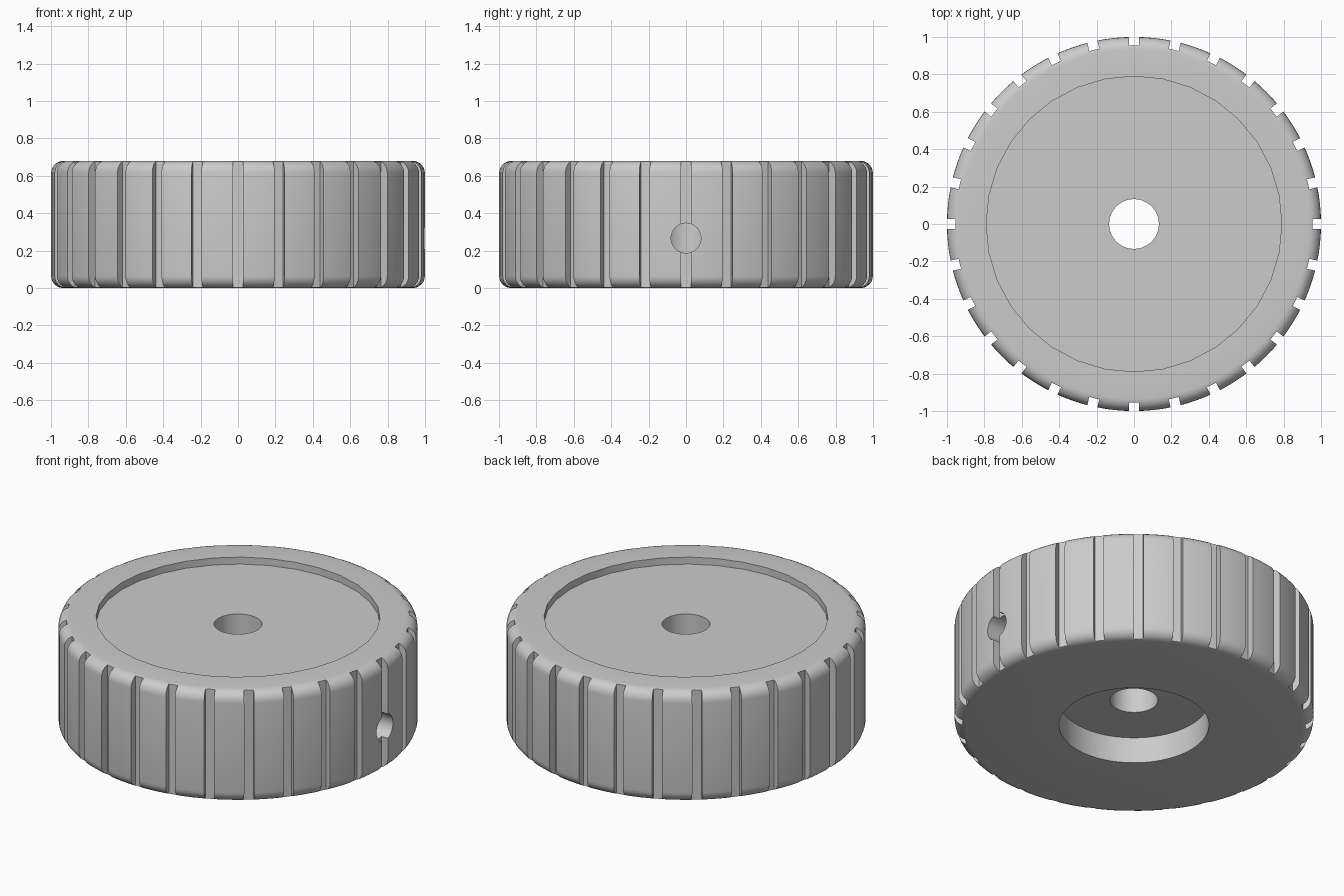
import bpy, bmesh, math
from mathutils import Matrix

if "Cube" in bpy.data.objects:
    bpy.data.objects.remove(bpy.data.objects["Cube"])

HEIGHT, RADIUS, FILLET = 0.68, 1.0, 0.065
GROOVES, GROOVE_WIDTH, GROOVE_DEPTH = 28, 0.055, 0.045

grey = bpy.data.materials.new("plain grey")
grey.use_nodes = True
colour = (0.6, 0.6, 0.6, 1)
grey.diffuse_color = colour
grey.node_tree.nodes["Principled BSDF"].inputs["Base Color"].default_value = colour


def make_object(name, bm):
    bmesh.ops.recalc_face_normals(bm, faces=bm.faces)
    mesh = bpy.data.meshes.new(name)
    bm.to_mesh(mesh)
    bm.free()
    mesh.materials.append(grey)
    obj = bpy.data.objects.new(name, mesh)
    bpy.context.collection.objects.link(obj)
    return obj


def cylinder(name, radius, low, high, sides, turn=Matrix()):
    bm = bmesh.new()
    bmesh.ops.create_cone(bm, cap_ends=True, segments=sides, radius1=radius,
                          radius2=radius, depth=high - low,
                          matrix=turn @ Matrix.Translation((0, 0, (low + high) / 2)))
    return make_object(name, bm)


# Knob body: a disc with rounded rims, turned from a profile
profile = [(0, 0)]
for centre_z, start in ((FILLET, -90), (HEIGHT - FILLET, 0)):
    for step in range(7):
        a = math.radians(start + step * 15)
        profile.append((RADIUS - FILLET + FILLET * math.cos(a),
                        centre_z + FILLET * math.sin(a)))
profile.append((0, HEIGHT))
bm = bmesh.new()
verts = [bm.verts.new((r, 0, z)) for r, z in profile]
edges = [bm.edges.new(pair) for pair in zip(verts, verts[1:])]
bmesh.ops.spin(bm, geom=verts + edges, cent=(0, 0, 0), axis=(0, 0, 1),
               angle=math.tau, steps=GROOVES * 4, use_duplicate=False)
bmesh.ops.remove_doubles(bm, verts=bm.verts, dist=0.0001)
knob = make_object("knob_body", bm)

# Grip grooves around the rim
bm = bmesh.new()
for i in range(GROOVES):
    place = (Matrix.Rotation(math.tau * i / GROOVES, 4, "Z")
             @ Matrix.Translation((RADIUS - GROOVE_DEPTH + 0.1, 0, HEIGHT / 2))
             @ Matrix.Diagonal((0.2, GROOVE_WIDTH, HEIGHT + 0.2, 1)))
    bmesh.ops.create_cube(bm, size=1, matrix=place)
cutters = [make_object("groove_cutter", bm)]

# Top dish, bottom recess, shaft bore and set-screw hole on the left side
cutters += [
    cylinder("dish_cutter", 0.79, HEIGHT - 0.043, HEIGHT + 0.1, 32),
    cylinder("recess_cutter", 0.417, -0.1, 0.16, 64),
    cylinder("bore_cutter", 0.133, -0.2, HEIGHT + 0.2, 48),
    cylinder("screw_hole_cutter", 0.08, 0.02, 1.2, 32,
             Matrix.Translation((0, 0, 0.267)) @ Matrix.Rotation(math.pi / 2, 4, "Y")),
]

bpy.context.view_layer.objects.active = knob
for cutter in cutters:
    cut = knob.modifiers.new(cutter.name, "BOOLEAN")
    cut.operation = "DIFFERENCE"
    cut.solver = "EXACT"
    cut.object = cutter
    bpy.ops.object.modifier_apply(modifier=cut.name)
    bpy.data.objects.remove(cutter)

# Smooth shading with crisp groove and hole edges
bpy.ops.object.select_all(action="DESELECT")
knob.select_set(True)
bpy.ops.object.shade_smooth_by_angle(angle=math.radians(30))
